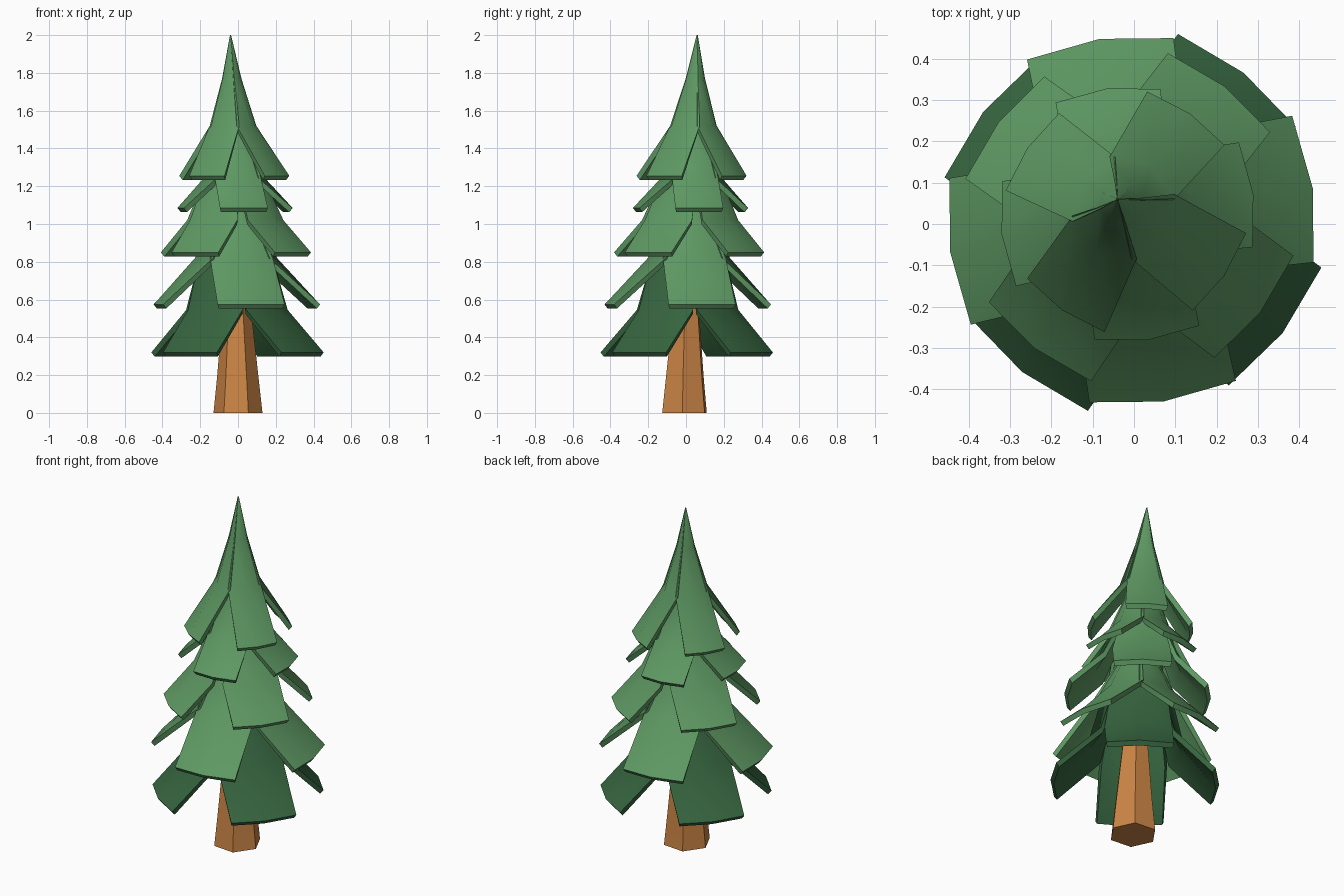
import bpy, bmesh, math

if "Cube" in bpy.data.objects:
    bpy.data.objects.remove(bpy.data.objects["Cube"])


def material(name, rgb):
    m = bpy.data.materials.new(name)
    m.diffuse_color = (*rgb, 1)
    m.use_nodes = True
    m.node_tree.nodes["Principled BSDF"].inputs["Base Color"].default_value = m.diffuse_color
    return m


LIGHT = material("light green", (0.112, 0.318, 0.125))
DARK = material("dark green", (0.037, 0.13, 0.05))
BARK = material("orange brown bark", (0.60, 0.235, 0.06))
THICK = 0.03


def lean(x, y, z):
    """The tree leans a little more the higher it gets."""
    k = max(z, 0) ** 1.5
    return (x - 0.014 * k, y + 0.021 * k, z)


def finish(bm, name, mat):
    bmesh.ops.recalc_face_normals(bm, faces=bm.faces)
    me = bpy.data.meshes.new(name)
    bm.to_mesh(me)
    bm.free()
    me.materials.append(mat)
    ob = bpy.data.objects.new(name, me)
    bpy.context.collection.objects.link(ob)
    # soft surfaces with crisp rims
    bpy.ops.object.select_all(action='DESELECT')
    ob.select_set(True)
    bpy.context.view_layer.objects.active = ob
    bpy.ops.object.shade_smooth_by_angle(angle=math.radians(52))
    return ob


def bough(bm, profile, half_width, heading):
    """One curved, thick plate hanging from the trunk axis."""
    def layer(inner):
        grid = []
        for r, z in profile:
            spread = min(math.radians(48), math.asin(min(1, half_width / r)))
            row = []
            for s, swell in ((-1, 0.995), (0, 0.98), (1, 1.02)):
                a = heading + s * spread
                # one side edge sits above its neighbour, as in a pinwheel
                rr = r * swell
                zz = z
                if inner:
                    rr = max(rr - THICK * 0.6, 0.001)
                    zz = z - THICK * 0.75
                row.append(bm.verts.new(lean(rr * math.cos(a), rr * math.sin(a), zz)))
            grid.append(row)
        return grid

    out, inn = layer(False), layer(True)
    n = len(profile)
    for g in (out, inn):
        for i in range(n - 1):
            for j in range(2):
                bm.faces.new((g[i][j], g[i][j + 1], g[i + 1][j + 1], g[i + 1][j]))
    # rim around the plate
    rim = [(i, 0) for i in range(n)] + [(n - 1, 1)] + \
          [(i, 2) for i in reversed(range(n))] + [(0, 1)]
    for (i, j), (k, l) in zip(rim, rim[1:] + rim[:1]):
        bm.faces.new((out[i][j], out[k][l], inn[k][l], inn[i][j]))


# Tiers of boughs: name, (radius, z) from tip down, half width, heading, colour
TIERS = [
    ("top_boughs", [(0.003, 2.0), (0.052, 1.77), (0.125, 1.52), (0.29, 1.255)],
     0.113, 57, LIGHT),
    ("second_boughs", [(0.03, 1.62), (0.10, 1.42), (0.165, 1.245), (0.315, 1.085)],
     0.127, 9, LIGHT),
    ("third_boughs", [(0.05, 1.5), (0.15, 1.26), (0.25, 1.02), (0.40, 0.85)],
     0.155, 54, LIGHT),
    ("fourth_boughs", [(0.05, 1.2), (0.12, 1.03), (0.225, 0.82), (0.455, 0.575)],
     0.178, 10, LIGHT),
    ("bottom_boughs", [(0.05, 1.1), (0.195, 0.82), (0.265, 0.545), (0.46, 0.32)],
     0.18, 53.5, DARK),
]
for name, profile, width, heading, mat in TIERS:
    bm = bmesh.new()
    for q in range(4):
        bough(bm, profile, width, math.radians(heading + 90 * q))
    finish(bm, name, mat)

# Six-sided tapered trunk
bm = bmesh.new()
rings = []
for r, z in ((0.13, 0.0), (0.11, 0.19), (0.075, 0.55), (0.035, 0.95)):
    rings.append([bm.verts.new(lean(r * math.cos(math.radians(60 * i - 5)),
                                    r * math.sin(math.radians(60 * i - 5)) - 0.008, z))
                  for i in range(6)])
for a, b in zip(rings, rings[1:]):
    for i in range(6):
        j = (i + 1) % 6
        bm.faces.new((a[i], a[j], b[j], b[i]))
bm.faces.new(rings[0])
bm.faces.new(rings[-1])
finish(bm, "trunk", BARK)
